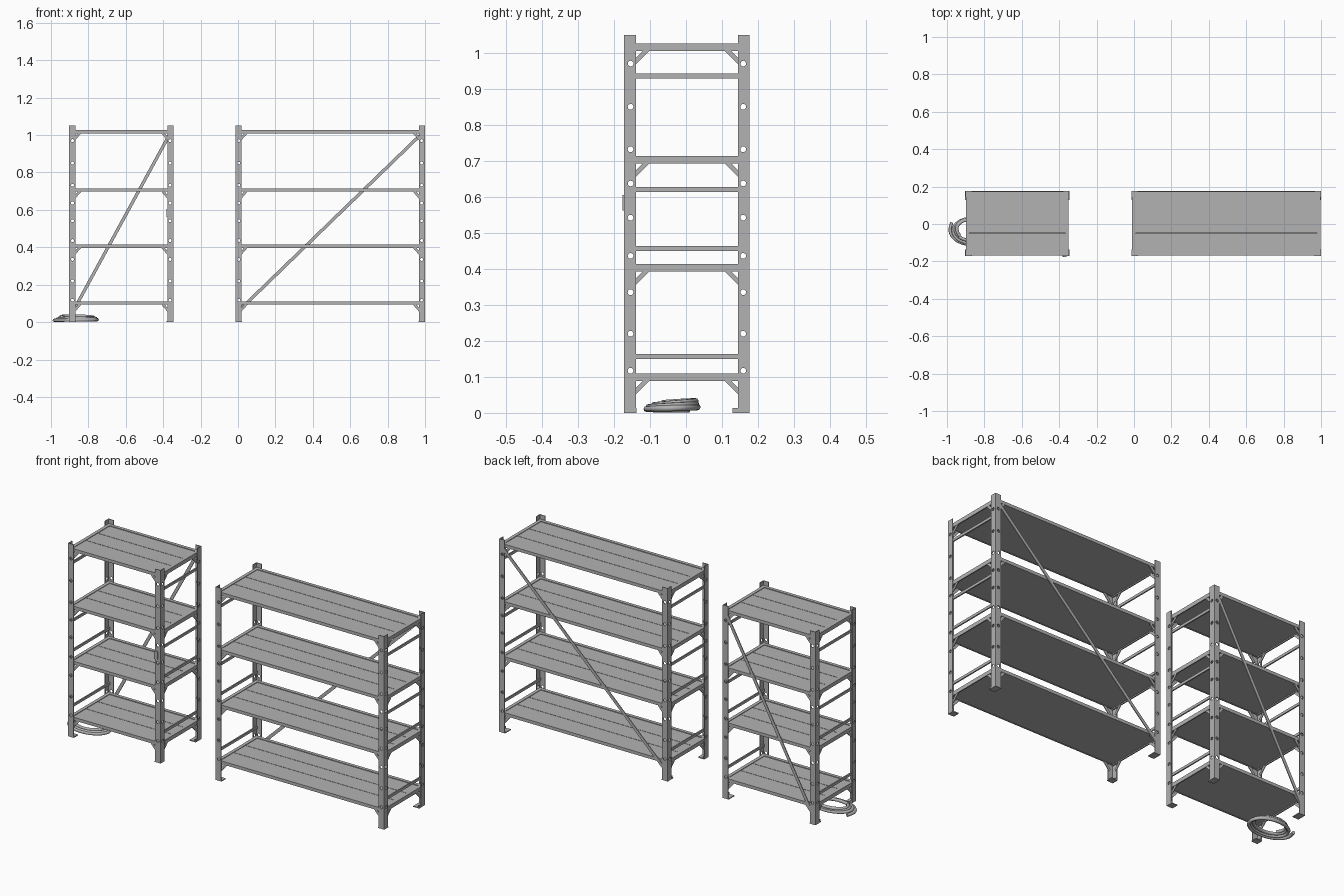
import bpy, bmesh, math
from mathutils import Vector, Matrix

cube = bpy.data.objects.get("Cube")
if cube:
    bpy.data.objects.remove(cube, do_unlink=True)

steel = bpy.data.materials.new("grey steel")
steel.use_nodes = True
steel.diffuse_color = (0.45, 0.45, 0.45, 1)
steel.node_tree.nodes["Principled BSDF"].inputs["Base Color"].default_value = (0.45, 0.45, 0.45, 1)

Y0, Y1 = -0.172, 0.177            # front and back faces of the frames
W, T = 0.033, 0.004               # angle flange width and sheet thickness
SHELVES = [0.1, 0.404, 0.704, 1.016]
BARS = [0.157, 0.457, 0.62, 0.935]
HOLES = [0.117, 0.22, 0.335, 0.436, 0.542, 0.637, 0.732, 0.85, 0.97]


def add_object(name, bm):
    bmesh.ops.recalc_face_normals(bm, faces=bm.faces)
    mesh = bpy.data.meshes.new(name)
    bm.to_mesh(mesh)
    bm.free()
    mesh.materials.append(steel)
    obj = bpy.data.objects.new(name, mesh)
    bpy.context.collection.objects.link(obj)
    return obj


def box(bm, x0, x1, y0, y1, z0, z1):
    size = Vector((abs(x1 - x0), abs(y1 - y0), abs(z1 - z0)))
    mid = Vector((x0 + x1, y0 + y1, z0 + z1)) / 2
    bmesh.ops.create_cube(bm, size=1, matrix=Matrix.Translation(mid) @ Matrix.Diagonal(size.to_4d()))


def strip(bm, a, b, normal, width, thick=T):
    """Flat bar from a to b, its broad face along normal."""
    a, b, n = Vector(a), Vector(b), Vector(normal)
    along = (b - a).normalized()
    side = n.cross(along)
    rot = Matrix((side, n, along)).transposed().to_4x4()
    size = Matrix.Diagonal((width, thick, (b - a).length, 1))
    bmesh.ops.create_cube(bm, size=1, matrix=Matrix.Translation((a + b) / 2) @ rot @ size)


def make_post():
    """Punched L angle, outer corner at the origin, flanges along +x and +y."""
    bm = bmesh.new()
    outline = [(0, 0), (W, 0), (W, T), (T, T), (T, W), (0, W)]
    face = bm.faces.new([bm.verts.new((x, y, 0.004)) for x, y in outline])
    top = bmesh.ops.extrude_face_region(bm, geom=[face])["geom"]
    bmesh.ops.translate(bm, vec=(0, 0, 1.046), verts=[v for v in top if isinstance(v, bmesh.types.BMVert)])
    post = add_object("post", bm)
    bm = bmesh.new()
    for z in HOLES:
        for axis, at in (("X", (W * 0.55, 0, z)), ("Y", (0, W * 0.55, z))):
            bmesh.ops.create_cone(bm, cap_ends=True, segments=12, radius1=0.008, radius2=0.008, depth=0.02,
                                  matrix=Matrix.Translation(at) @ Matrix.Rotation(math.pi / 2, 4, axis))
    cutter = add_object("hole_cutter", bm)
    cutter.hide_render = True
    mod = post.modifiers.new("holes", "BOOLEAN")
    mod.operation, mod.object, mod.solver = "DIFFERENCE", cutter, "EXACT"
    bpy.context.view_layer.update()
    mesh = bpy.data.meshes.new_from_object(post.evaluated_get(bpy.context.evaluated_depsgraph_get()))
    for obj in (post, cutter):
        bpy.data.objects.remove(obj, do_unlink=True)
    return mesh


POST = make_post()


def build_rack(name, x0, x1):
    corners = [(x, y, sx, sy) for x, sx in ((x0, 1), (x1, -1)) for y, sy in ((Y0, 1), (Y1, -1))]
    # Corner posts with folded foot plates
    posts, feet = bmesh.new(), bmesh.new()
    for x, y, sx, sy in corners:
        part = POST.copy()
        part.transform(Matrix.Translation((x, y, 0)) @ Matrix.Diagonal((sx, sy, 1, 1)))
        posts.from_mesh(part)
        bpy.data.meshes.remove(part)
        depth = 0.048 if sy < 0 else 0.035
        box(feet, x, x + sx * 0.036, y, y + sy * depth, 0, 0.005)
        box(feet, x + sx * T, x + sx * 0.008, y + sy * T, y + sy * depth, 0.005, 0.014)
    add_object(name + "_posts", posts)
    add_object(name + "_feet", feet)

    # Shelf rails, boards and corner struts
    rails, boards, struts = bmesh.new(), bmesh.new(), bmesh.new()
    for z in SHELVES:
        lo, hi = z - 0.011, z + 0.01
        for y, s in ((Y0 + T, 1), (Y1 - T, -1)):
            box(rails, x0 + T, x1 - T, y, y + s * 0.006, z - 0.007, hi)
            box(rails, x0 + T, x1 - T, y, y + s * 0.018, hi - 0.004, hi)
        for x, s in ((x0 + T, 1), (x1 - T, -1)):
            box(rails, x, x + s * 0.006, Y0 + T, Y1 - T, lo, hi)
            box(rails, x, x + s * 0.018, Y0 + T, Y1 - T, hi - 0.004, hi)
        ya, yb = Y0 + 0.022, Y1 - 0.022
        step = (yb - ya) / 3
        for i in range(3):
            box(boards, x0 + 0.01, x1 - 0.01, ya + i * step + 0.0012, ya + (i + 1) * step - 0.0012, z - 0.003, hi - 0.003)
        box(boards, x0 + 0.01, x1 - 0.01, Y0 + 0.008, Y1 - 0.008, z - 0.005, z - 0.003)
        for x, y, sx, sy in corners:
            px, py = x + sx * 0.007, y + sy * 0.007
            strip(struts, (px, y + sy * 0.027, z - 0.045), (px, y + sy * 0.07, z - 0.002), (1, 0, 0), 0.013)
            strip(struts, (x + sx * 0.025, py, z - 0.042), (x + sx * 0.058, py, z - 0.004), (0, 1, 0), 0.014)
    add_object(name + "_shelf_rails", rails)
    add_object(name + "_shelf_boards", boards)
    add_object(name + "_corner_struts", struts)

    # End crossbars and the long diagonal on the back
    bars = bmesh.new()
    for z in BARS:
        for x, s in ((x0 + T, 1), (x1 - T, -1)):
            box(bars, x, x + s * 0.007, Y0 + T, Y1 - T, z - 0.007, z + 0.007)
    add_object(name + "_crossbars", bars)
    brace = bmesh.new()
    strip(brace, (x0 + 0.028, Y1 - 0.002, 0.07), (x1 - 0.02, Y1 - 0.002, 1.005), (0, 1, 0), 0.017)
    add_object(name + "_back_brace", brace)


build_rack("narrow_rack", -0.903, -0.345)
build_rack("wide_rack", -0.014, 1.0)

# Small tag on the narrow rack
tag = bmesh.new()
box(tag, -0.382, -0.36, -0.177, -0.172, 0.562, 0.605)
add_object("tag", tag)

# Loose coil of cable on the floor
curve = bpy.data.curves.new("cable_coil", "CURVE")
curve.dimensions = "3D"
curve.bevel_depth = 0.0085
curve.bevel_resolution = 2
curve.resolution_u = 4
curve.use_fill_caps = True
spline = curve.splines.new("NURBS")
count, turns = 40, 3.2
spline.points.add(count - 1)
for i, p in enumerate(spline.points):
    t = i / (count - 1)
    a = 2.6 + turns * 2 * math.pi * t
    shrink = 1 - 0.32 * t
    p.co = (-0.868 + 0.124 * shrink * math.cos(a) + 0.008 * math.sin(3 * t),
            -0.033 + 0.08 * shrink * math.sin(a) - 0.005 * math.sin(5 * t),
            0.009 + 0.022 * t + 0.005 * t * math.sin(a), 1)
spline.use_endpoint_u = True
curve.materials.append(steel)
coil = bpy.data.objects.new("cable_coil", curve)
bpy.context.collection.objects.link(coil)
